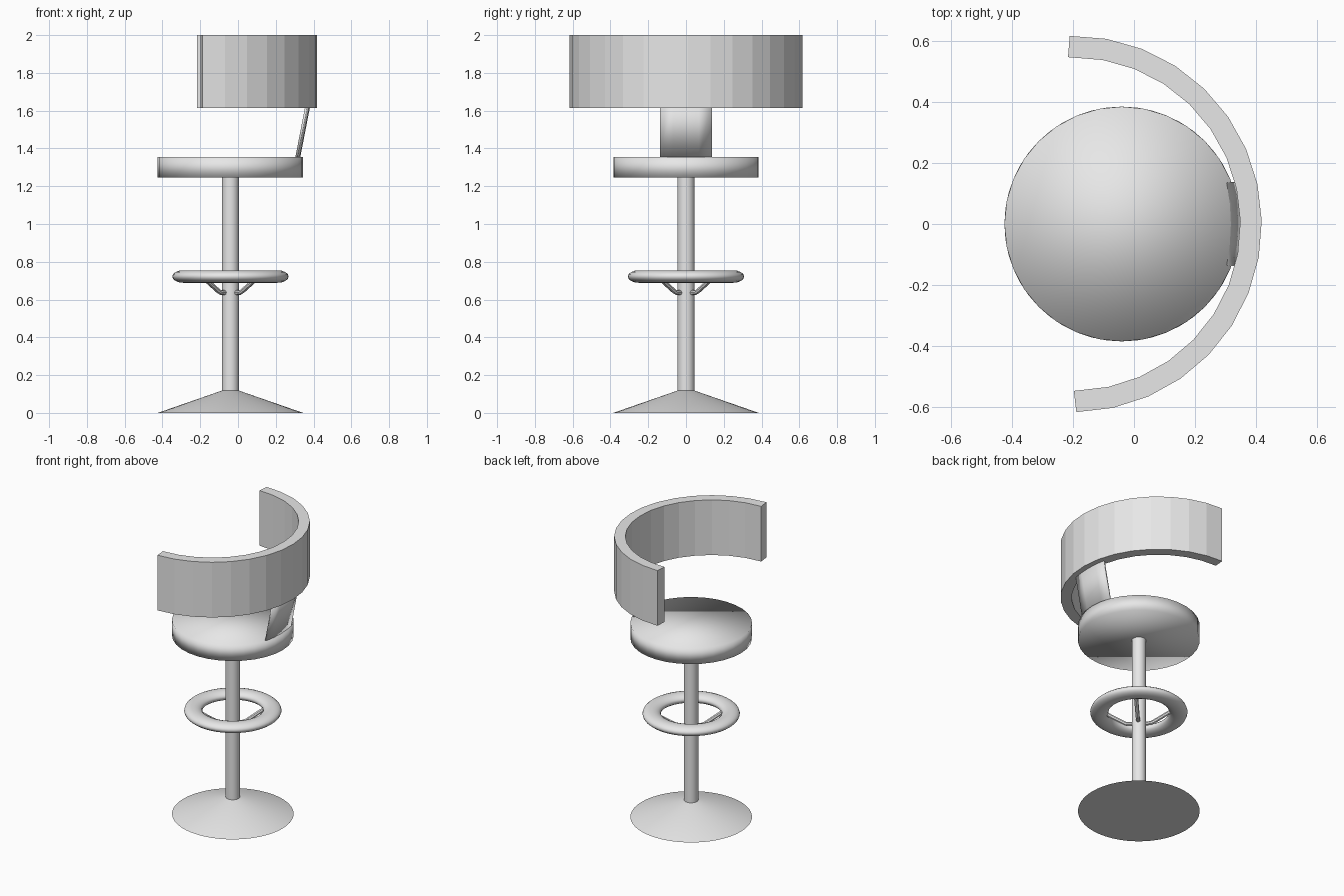
import bpy
import bmesh
from math import radians, cos, sin, pi
from mathutils import Vector

if "Cube" in bpy.data.objects:
    bpy.data.objects.remove(bpy.data.objects["Cube"], do_unlink=True)

AXIS = -0.04  # x position of the stool column

grey = bpy.data.materials.new("light grey")
grey.use_nodes = True
grey.diffuse_color = (0.8, 0.8, 0.8, 1)
grey.node_tree.nodes["Principled BSDF"].inputs["Base Color"].default_value = (0.8, 0.8, 0.8, 1)


def finish(obj, name, smooth=None):
    """Name and colour an object; smooth is None, 'all' or an angle."""
    obj.name = name
    obj.data.materials.append(grey)
    bpy.ops.object.select_all(action='DESELECT')
    obj.select_set(True)
    bpy.context.view_layer.objects.active = obj
    if smooth == 'all':
        bpy.ops.object.shade_smooth()
    elif smooth:
        bpy.ops.object.shade_smooth_by_angle(angle=radians(smooth))
    return obj


def cone(name, r1, r2, z1, z2, smooth, sides=32):
    bpy.ops.mesh.primitive_cone_add(vertices=sides, radius1=r1, radius2=r2, depth=z2 - z1,
                                    location=(AXIS, 0, (z1 + z2) / 2))
    return finish(bpy.context.object, name, smooth)


def strip(name, lower, upper, thickness, smooth=None):
    """Thickened wall between two matching rows of points."""
    bm = bmesh.new()
    rows = [[bm.verts.new(p) for p in row] for row in (lower, upper)]
    for i in range(len(lower) - 1):
        bm.faces.new((rows[0][i], rows[0][i + 1], rows[1][i + 1], rows[1][i]))
    mesh = bpy.data.meshes.new(name)
    bm.to_mesh(mesh)
    bm.free()
    obj = bpy.data.objects.new(name, mesh)
    bpy.context.collection.objects.link(obj)
    mod = obj.modifiers.new("thickness", 'SOLIDIFY')
    mod.thickness = thickness
    mod.offset = -1
    mod.use_even_offset = True
    return finish(obj, name, smooth)


# Foot, column and seat
cone("base", 0.385, 0.045, 0, 0.118, 30, 48)
cone("column", 0.045, 0.045, 0.1, 1.26, 40)
cone("seat", 0.385, 0.385, 1.245, 1.355, 'all')

# Flattened foot ring
bpy.ops.mesh.primitive_torus_add(major_segments=48, minor_segments=16, major_radius=0.25,
                                 minor_radius=0.058, location=(AXIS, 0, 0.722))
ring = finish(bpy.context.object, "foot_ring", 'all')
ring.scale.z = 0.57

# Four bent braces under the ring
for k in range(4):
    a = pi / 4 + k * pi / 2
    curve = bpy.data.curves.new("brace", 'CURVE')
    curve.dimensions = '3D'
    curve.bevel_depth = 0.013
    curve.bevel_resolution = 2
    curve.use_fill_caps = True
    spline = curve.splines.new('POLY')
    path = [(0.033, 0.636), (0.075, 0.638), (0.09, 0.645), (0.2, 0.715)]
    spline.points.add(len(path) - 1)
    for point, (r, z) in zip(spline.points, path):
        point.co = (AXIS + r * cos(a), r * sin(a), z, 1)
    obj = bpy.data.objects.new("ring_brace", curve)
    bpy.context.collection.objects.link(obj)
    bpy.context.view_layer.objects.active = obj
    bpy.ops.object.select_all(action='DESELECT')
    obj.select_set(True)
    bpy.ops.object.convert(target='MESH')
    finish(bpy.context.object, "ring_brace_%d" % (k + 1), 40)

# Half-circle backrest, flat facets
arc = [radians(-89 + i * 11.25) for i in range(17)]
wall = [Vector((-0.2 + 0.619 * cos(a), 0.617 * sin(a), 0)) for a in arc]
strip("backrest", [p + Vector((0, 0, 1.615)) for p in wall],
      [p + Vector((0, 0, 2)) for p in wall], 0.07)

# Leaning curved plate joining seat and backrest
ys = [-0.137 + i * 0.0685 for i in range(5)]
bow = [0.014 * (1 - (y / 0.137) ** 2) for y in ys]
strip("back_support", [(0.315 + b, y, 1.35) for b, y in zip(bow, ys)],
      [(0.375 + b, y, 1.66) for b, y in zip(bow, ys)], 0.012, 40)
